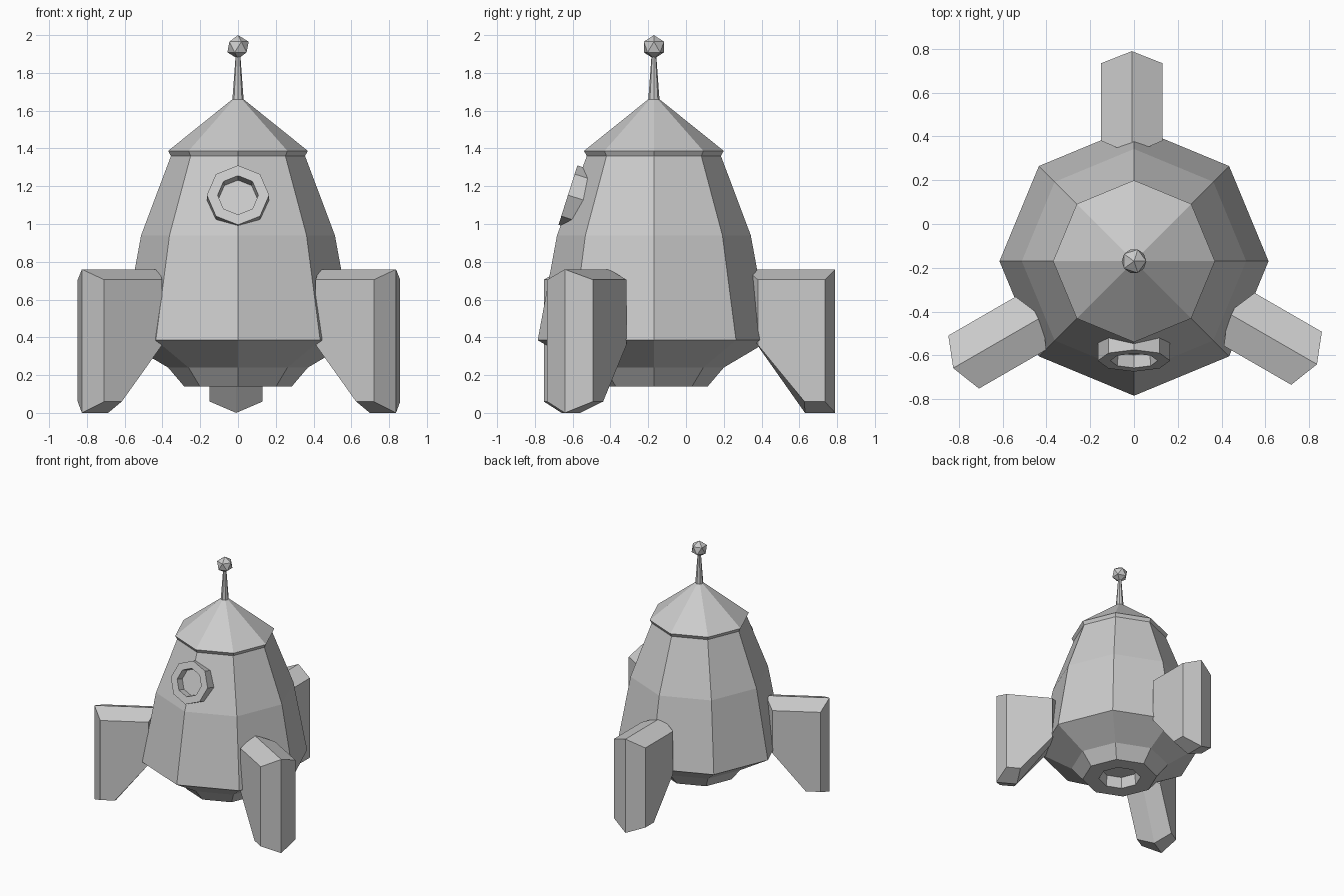
import bpy, bmesh
from math import sin, cos, pi, radians
from mathutils import Matrix, Vector

if "Cube" in bpy.data.objects:
    bpy.data.objects.remove(bpy.data.objects["Cube"])

AXIS = Vector((0, -0.17, 0))


def make(name, verts, faces, matrix=Matrix()):
    mesh = bpy.data.meshes.new(name)
    bm = bmesh.new()
    vs = [bm.verts.new(matrix @ Vector(v)) for v in verts]
    for f in faces:
        bm.faces.new([vs[i] for i in f])
    bmesh.ops.recalc_face_normals(bm, faces=bm.faces)
    bm.to_mesh(mesh)
    bm.free()
    ob = bpy.data.objects.new(name, mesh)
    bpy.context.collection.objects.link(ob)
    return ob


def lathe(name, profile, sides=8, matrix=Matrix.Translation(AXIS)):
    """Spin (radius, height) points around local z and cap both ends."""
    verts = [(r * cos(2 * pi * i / sides), r * sin(2 * pi * i / sides), z)
             for r, z in profile for i in range(sides)]
    faces = [(k * sides + i, k * sides + (i + 1) % sides,
              (k + 1) * sides + (i + 1) % sides, (k + 1) * sides + i)
             for k in range(len(profile) - 1) for i in range(sides)]
    faces.append(range(sides))
    faces.append(range((len(profile) - 1) * sides, len(profile) * sides))
    return make(name, verts, faces, matrix)


# Hull with recessed exhaust, overhanging nose lip and nose cone
hull = lathe("hull", [(0.15, 0.23), (0.16, 0.14), (0.285, 0.14), (0.37, 0.24),
                      (0.615, 0.385), (0.513, 0.94), (0.355, 1.36),
                      (0.37, 1.387), (0.03, 1.66)])

# Antenna rod and ball
lathe("antenna_rod", [(0.03, 1.655), (0.012, 1.9)])
bm = bmesh.new()
bmesh.ops.create_icosphere(bm, subdivisions=1, radius=0.063,
                           matrix=Matrix.Translation(AXIS + Vector((0, 0, 1.937))))
mesh = bpy.data.meshes.new("antenna_ball")
bm.to_mesh(mesh)
bm.free()
bpy.context.collection.objects.link(bpy.data.objects.new("antenna_ball", mesh))

# Porthole: tilted ring with a shallow recessed pane
port = Matrix.Translation((0, -0.625, 1.153)) @ Matrix.Rotation(radians(72.4), 4, 'X')
lathe("porthole", [(0.102, -0.06), (0.108, 0), (0.165, 0), (0.165, -0.13)], matrix=port)
cutter = lathe("porthole_cutter", [(0.13, -0.075), (0.13, 0.1)], matrix=port)
cutter.hide_render = True
cutter.display_type = 'WIRE'
cut = hull.modifiers.new("porthole_hole", 'BOOLEAN')
cut.operation = 'DIFFERENCE'
cut.solver = 'EXACT'
cut.object = cutter

# Three fins: a ridge outline between two inset side outlines
ridge = [(0.49, 0.76), (0.96, 0.76), (0.96, 0), (0.80, 0), (0.49, 0.44)]
side = [(0.55, 0.705), (0.905, 0.705), (0.905, 0.06), (0.797, 0.06), (0.55, 0.36)]
n = len(ridge)
fin_verts = [(r, w + 0.01, z) for outline, w in ((side, -0.14), (ridge, 0), (side, 0.14))
             for r, z in outline]
fin_faces = [(k * n + i, k * n + (i + 1) % n, (k + 1) * n + (i + 1) % n, (k + 1) * n + i)
             for k in range(2) for i in range(n)]
fin_faces += [range(n), range(2 * n, 3 * n)]
for name, angle in (("back_fin", 90), ("left_fin", 210), ("right_fin", 330)):
    make(name, fin_verts, fin_faces,
         Matrix.Translation(AXIS) @ Matrix.Rotation(radians(angle), 4, 'Z'))
